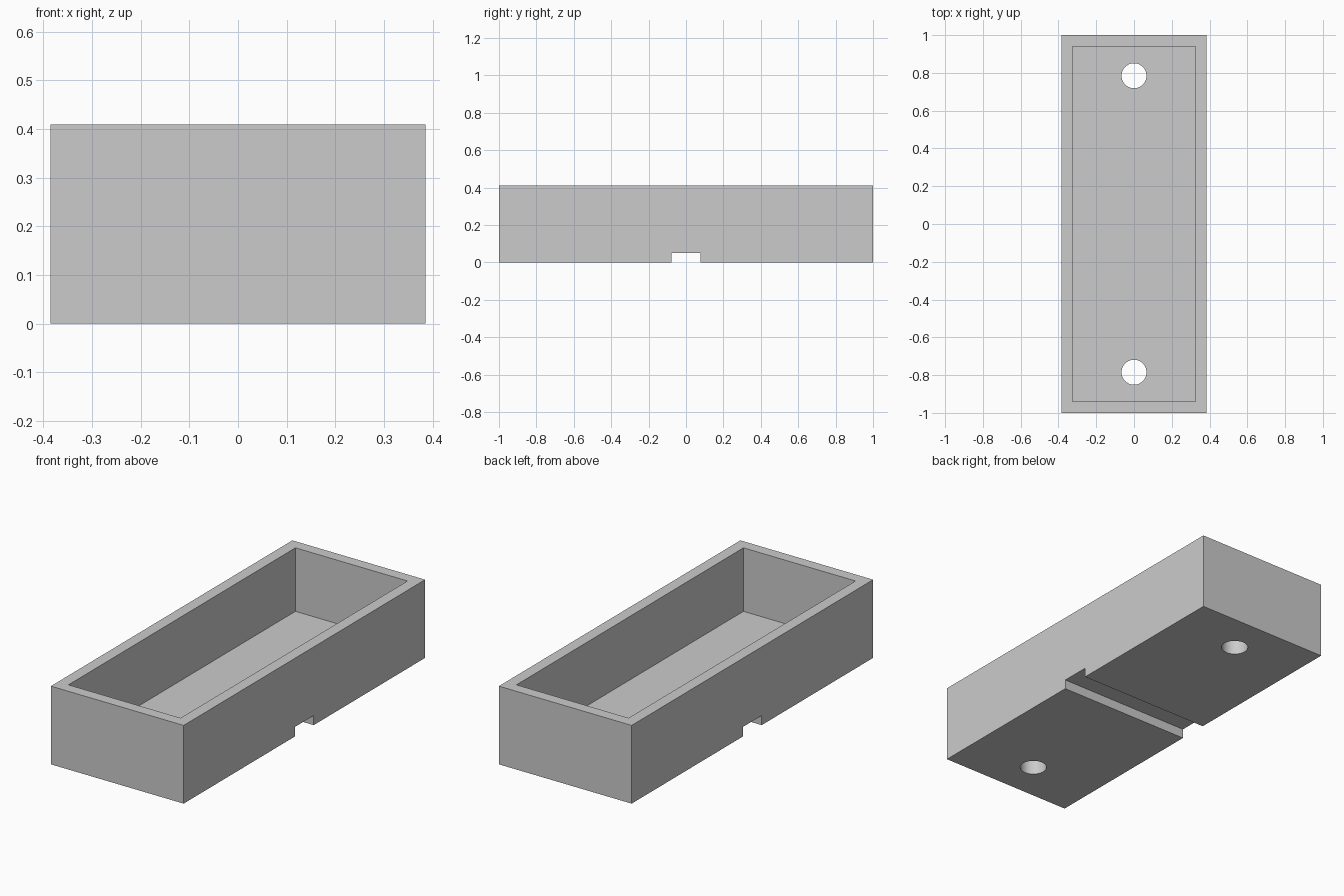
import bpy

# Remove the default cube
if "Cube" in bpy.data.objects:
    bpy.data.objects.remove(bpy.data.objects["Cube"], do_unlink=True)

WIDTH, LENGTH, HEIGHT = 0.77, 2.0, 0.41
WALL, FLOOR = 0.06, 0.077
HOLE_Y, HOLE_R = 0.785, 0.066
NOTCH_W, NOTCH_H = 0.154, 0.05

grey = bpy.data.materials.new("plain grey")
grey.use_nodes = True
colour = (0.6, 0.6, 0.6, 1.0)
grey.diffuse_color = colour
grey.node_tree.nodes["Principled BSDF"].inputs["Base Color"].default_value = colour


def box(name, size, z_bottom):
    """Box centred in x and y, resting on z_bottom."""
    bpy.ops.mesh.primitive_cube_add(size=1, location=(0, 0, z_bottom + size[2] / 2))
    ob = bpy.context.object
    ob.name = name
    ob.scale = size
    bpy.ops.object.transform_apply(location=True, rotation=False, scale=True)
    ob.data.materials.append(grey)
    return ob


def cut(target, cutter):
    """Subtract the cutter, then discard it."""
    cutter.hide_render = True
    mod = target.modifiers.new(cutter.name, "BOOLEAN")
    mod.operation = "DIFFERENCE"
    mod.solver = "EXACT"
    mod.object = cutter
    bpy.context.view_layer.objects.active = target
    bpy.ops.object.modifier_apply(modifier=mod.name)
    bpy.data.objects.remove(cutter, do_unlink=True)


# Outer block
tray = box("open_tray", (WIDTH, LENGTH, HEIGHT), 0)

# Hollow interior
cut(tray, box("cavity_cutter", (WIDTH - 2 * WALL, LENGTH - 2 * WALL, HEIGHT), FLOOR))

# Channel across the underside
cut(tray, box("channel_cutter", (WIDTH + 0.2, NOTCH_W, 2 * NOTCH_H), -NOTCH_H))

# Screw holes through the floor
for side in (-1, 1):
    bpy.ops.mesh.primitive_cylinder_add(vertices=48, radius=HOLE_R, depth=0.3,
                                        location=(0, side * HOLE_Y, 0.05))
    hole = bpy.context.object
    hole.name = "hole_cutter"
    hole.data.materials.append(grey)
    cut(tray, hole)

# Smooth hole walls, sharp box edges
bpy.ops.object.select_all(action="DESELECT")
tray.select_set(True)
bpy.context.view_layer.objects.active = tray
bpy.ops.object.shade_smooth_by_angle(angle=0.5)
